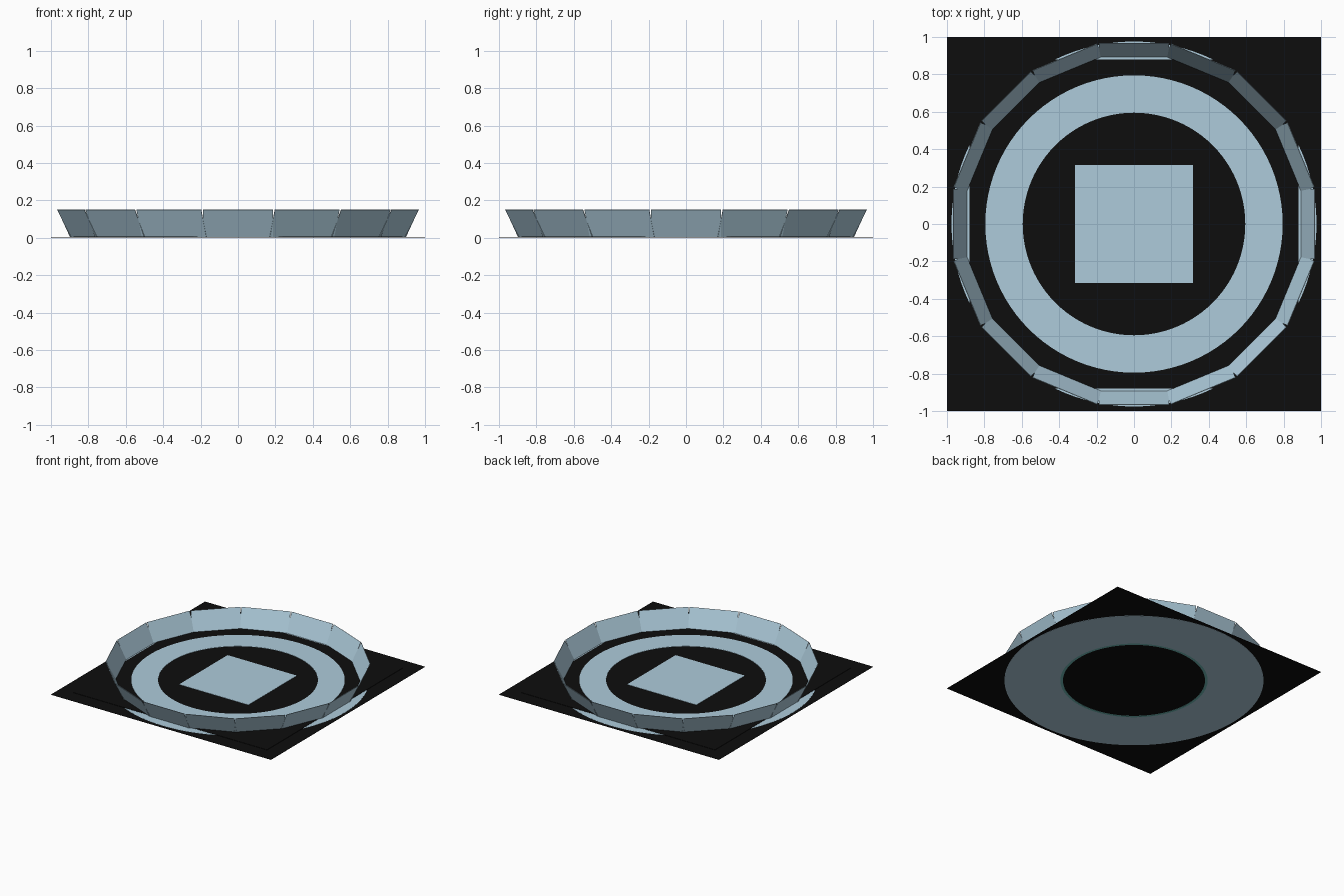
import bpy, bmesh, math
from mathutils import Matrix, Vector

cube = bpy.data.objects.get("Cube")
if cube:
    bpy.data.objects.remove(cube, do_unlink=True)


def material(name, rgb):
    m = bpy.data.materials.new(name)
    m.use_nodes = True
    m.diffuse_color = (*rgb, 1)
    m.node_tree.nodes["Principled BSDF"].inputs["Base Color"].default_value = (*rgb, 1)
    return m


pale_blue = material("pale blue", (0.42, 0.60, 0.71))
black = material("black", (0.004, 0.004, 0.004))
teal = material("teal", (0.17, 0.50, 0.48))


def add_object(name, bm, mat):
    bmesh.ops.recalc_face_normals(bm, faces=bm.faces)
    mesh = bpy.data.meshes.new(name)
    bm.to_mesh(mesh)
    bm.free()
    mesh.materials.append(mat)
    obj = bpy.data.objects.new(name, mesh)
    bpy.context.collection.objects.link(obj)
    return obj


def plate(name, half, z0, z1, mat):
    """Square plate centred on the axis."""
    bm = bmesh.new()
    place = Matrix.Translation((0, 0, (z0 + z1) / 2)) @ Matrix.Diagonal((2 * half, 2 * half, z1 - z0, 1))
    bmesh.ops.create_cube(bm, size=1, matrix=place)
    return add_object(name, bm, mat)


def ring(name, inner, outer, z0, z1, mat, sides=96):
    """Flat ring with a rectangular section spun round the axis."""
    bm = bmesh.new()
    section = [bm.verts.new((r, 0, z)) for r, z in
               ((inner, z0), (outer, z0), (outer, z1), (inner, z1))]
    edges = [bm.edges.new((section[i], section[(i + 1) % 4])) for i in range(4)]
    bmesh.ops.spin(bm, geom=section + edges, cent=(0, 0, 0), axis=(0, 0, 1),
                   angle=math.tau, steps=sides, use_merge=True)
    bmesh.ops.remove_doubles(bm, verts=bm.verts, dist=1e-5)
    return add_object(name, bm, mat)


# Layered floor, from the bottom upward
ring("under_ring", 0.555, 0.976, 0, 0.004, pale_blue)
ring("under_ring_trim", 0.535, 0.555, 0, 0.002, teal)
plate("ground_plate", 1.0, 0.001, 0.003, black)
plate("floor_plate", 0.88, 0.0035, 0.006, black)
ring("floor_ring", 0.595, 0.795, 0.005, 0.008, pale_blue)
plate("center_square", 0.315, 0.005, 0.008, pale_blue)

# Outward-leaning wall panels
PANELS = 16
foot, top = Vector((0.892, 0, 0.001)), Vector((0.966, 0, 0.15))
lean = math.atan2(top.x - foot.x, top.z - foot.z)
for i in range(PANELS):
    bm = bmesh.new()
    place = (Matrix.Rotation(math.tau * i / PANELS, 4, 'Z')
             @ Matrix.Translation((foot + top) / 2)
             @ Matrix.Rotation(lean, 4, 'Y')
             @ Matrix.Diagonal((0.003, 0.374, (top - foot).length, 1)))
    bmesh.ops.create_cube(bm, size=1, matrix=place)
    add_object(f"wall_panel_{i + 1}", bm, pale_blue)
